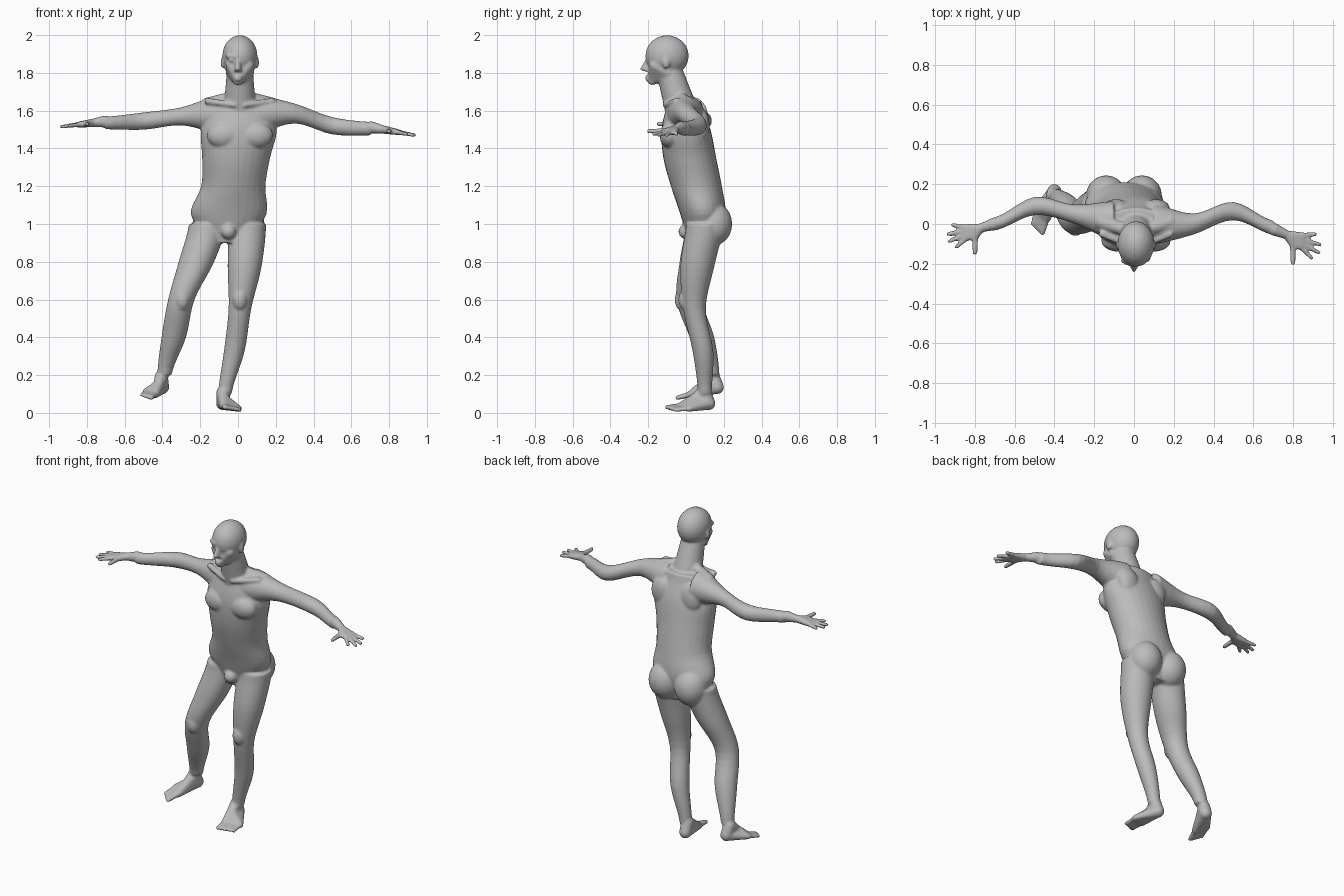
import bpy, bmesh, math
from mathutils import Vector

if "Cube" in bpy.data.objects:
    bpy.data.objects.remove(bpy.data.objects["Cube"], do_unlink=True)

skin = bpy.data.materials.new("grey_skin")
skin.use_nodes = True
grey = (0.5, 0.5, 0.5, 1)
skin.diffuse_color = grey
skin.node_tree.nodes["Principled BSDF"].inputs["Base Color"].default_value = grey

bm = bmesh.new()
SIDES = 28
SMOOTHNESS = 5
MIDDLE = 0.01
UP = Vector((0, 0, 1))

# unit ball directions shared by every rounded piece
ball_bm = bmesh.new()
bmesh.ops.create_icosphere(ball_bm, subdivisions=3, radius=1)
BALL = [v.co.copy() for v in ball_bm.verts]
ball_bm.free()


def catmull(before, start, end, after, t):
    """Smooth blend from the start section to the end section."""
    result = []
    for p, q, r, s in zip(before, start, end, after):
        leave, arrive = (r - p) / 2, (s - q) / 2
        bend = (q - r) * 2 + leave + arrive
        result.append(q + leave * t + (r - q - leave - bend) * t * t + bend * t ** 3)
    return result


def loft(start, step, rows, axis="z"):
    """Oval sections at even steps along an axis: centre, centre, radius, radius."""
    rows = [row if len(row) == 4 else (*row, row[-1]) for row in rows]
    padded = [rows[0], *rows, rows[-1]]
    rings = []
    for i in range((len(rows) - 1) * SMOOTHNESS + 1):
        span = min(i // SMOOTHNESS, len(rows) - 2)
        t = i / SMOOTHNESS - span
        ca, cb, ra, rb = catmull(*padded[span:span + 4], t)
        along = start + step * i / SMOOTHNESS
        ring = []
        for k in range(SIDES):
            angle = math.tau * k / SIDES
            a, b = ca + ra * math.cos(angle), cb + rb * math.sin(angle)
            ring.append(bm.verts.new((a, b, along) if axis == "z" else (along, a, b)))
        rings.append(ring)
    for low, high in zip(rings, rings[1:]):
        for k in range(SIDES):
            bm.faces.new((low[k - 1], low[k], high[k], high[k - 1]))
    bm.faces.new(rings[0])
    bm.faces.new(rings[-1])


def hull(*balls):
    """Convex skin stretched over balls given as (centre, radius or radii)."""
    verts = []
    for centre, size in balls:
        radii = Vector(size) if isinstance(size, tuple) else Vector((size, size, size))
        verts += [bm.verts.new(Vector(centre) + p * radii) for p in BALL]
    out = bmesh.ops.convex_hull(bm, input=verts, use_existing_faces=False)
    spare = {g for g in out["geom_interior"] + out["geom_unused"]
             if isinstance(g, bmesh.types.BMVert)}
    bmesh.ops.delete(bm, geom=list(spare), context="VERTS")


def digit(base, tip, radius):
    """One tapering finger or toe."""
    hull((base, radius), (tip, radius * 0.8))


def hand(wrist, reach, spread):
    """Reach runs to the middle fingertip, spread points to the thumb side."""
    wrist, reach, spread = map(Vector, (wrist, reach, spread))
    thumb = wrist + reach * 0.2 + spread * 0.6
    knuckles = [wrist + reach * 0.45 + spread * s / 2 for s in (-1, 1)]
    hull((wrist - reach * 0.4, 0.032), (wrist, 0.022))
    hull((wrist, 0.022), (thumb, 0.016), *[(k, 0.015) for k in knuckles])
    digit(thumb, wrist + reach * 0.3 + spread * 2, 0.015)
    for i in range(4):
        s = i * 2 / 3 - 1
        base = knuckles[0].lerp(knuckles[1], i / 3)
        digit(base, wrist + reach * (1 - s * s / 5) + spread * s, 0.013)


def foot(heel, forward, side):
    """Forward runs to the big toe, side crosses to the little toe."""
    heel, forward, side = map(Vector, (heel, forward, side))
    ankle = heel + forward * 0.1 + UP * 0.06
    instep = heel + forward * 0.35 + UP * 0.03
    inner = heel + forward * 0.65
    outer = inner + side
    hull((ankle, 0.036), (heel, 0.036), (instep, 0.028))
    hull((heel, 0.034), (instep, 0.028), (inner, 0.022), (outer, 0.016))
    for i in range(5):
        across = side * i / 4
        digit(inner + across, heel + forward + across, 0.016 - i * 0.001)


# torso, from crotch to shoulders
loft(0.9, 0.15, [
    (-0.05, 0.09, 0.1, 0.08),
    (-0.05, 0.09, 0.2, 0.12),
    (-0.025, 0.055, 0.17, 0.135),
    (-0.01, 0.02, 0.18, 0.14),
    (0.005, 0, 0.2, 0.13),
    (MIDDLE, -0.01, 0.15, 0.09)])
hull(((-0.05, 0, 0.96), 0.04))

# neck, skull and jaw
hull(((MIDDLE, -0.03, 1.62), 0.085), ((MIDDLE, -0.085, 1.8), 0.07))
hull(((MIDDLE, -0.1, 1.89), (0.093, 0.115, 0.11)))
hull(((0, -0.175, 1.762), 0.025),
     *[((MIDDLE + s * 0.045, y, z), 0.03)
       for s in (-1, 1) for y, z in ((-0.1, 1.8), (-0.165, 1.84))])

# nose, lips and chin
hull(((0, -0.207, 1.87), 0.007), ((0, -0.232, 1.822), 0.011),
     *[((x, -0.21, 1.816), 0.009) for x in (-0.013, 0.013)])
for z in (1.765, 1.78):
    hull(((0, -0.2, z), (0.022, 0.018, 0.008)))
hull(((0, -0.18, 1.75), (0.025, 0.02, 0.015)))

# paired parts about the spine
for s in (-1, 1):
    # shoulder slopes, collarbones, chest, shoulder blades and buttocks
    hull(((MIDDLE + s * 0.05, -0.03, 1.67), 0.03), ((MIDDLE + s * 0.17, 0.01, 1.63), 0.04))
    hull(((MIDDLE + s * 0.03, -0.11, 1.63), 0.014), ((MIDDLE + s * 0.17, -0.05, 1.65), 0.018))
    hull(((MIDDLE + s * 0.085, -0.085, 1.47), (0.09, 0.055, 0.07)))
    hull(((MIDDLE + s * 0.1, 0.08, 1.52), (0.07, 0.045, 0.09)))
    hull(((s * 0.09 - 0.05, 0.145, 1), (0.1, 0.1, 0.115)))
    # brows, eyes and ears
    hull(((s * 0.014, -0.206, 1.887), 0.01), ((s * 0.055, -0.184, 1.89), 0.013))
    hull(((s * 0.034, -0.195, 1.866), (0.014, 0.014, 0.008)))
    hull(((MIDDLE + s * 0.09, -0.105, 1.855), (0.012, 0.02, 0.033)))

# left arm and hand
loft(0.1, 0.2, [
    (0, 1.58, 0.1),
    (0, 1.585, 0.053),
    (0.065, 1.52, 0.046),
    (-0.02, 1.505, 0.036)], axis="x")
hand((0.77, -0.055, 1.5), (0.165, -0.07, -0.03), (-0.01, -0.06, 0))

# right arm and hand
loft(-0.1, -0.2, [
    (0.015, 1.58, 0.1),
    (0.05, 1.57, 0.048),
    (0.09, 1.545, 0.046),
    (0, 1.535, 0.034)], axis="x")
hand((-0.77, -0.02, 1.535), (-0.165, -0.05, -0.02), (0.01, -0.055, 0))

# left leg, kneecap and foot
loft(1, -0.225, [
    (0.05, 0.1, 0.1),
    (0.035, 0.06, 0.09),
    (0.01, 0.045, 0.06),
    (-0.02, 0.09, 0.055),
    (-0.07, 0.1, 0.036)])
hull(((0.01, 0, 0.6), (0.04, 0.04, 0.06)))
foot((-0.08, 0.12, 0.05), (0.01, -0.22, -0.02), (0.08, 0.04, -0.015))

# right leg, kneecap and foot
loft(1, -0.2, [
    (-0.16, 0.1, 0.1),
    (-0.22, 0.06, 0.094),
    (-0.3, 0.02, 0.07),
    (-0.34, 0.085, 0.065),
    (-0.39, 0.14, 0.038)])
hull(((-0.295, -0.02, 0.6), (0.04, 0.04, 0.06)))
foot((-0.4, 0.165, 0.135), (-0.06, -0.21, -0.055), (-0.05, 0.045, 0.015))

# one continuous skin over all the parts
bmesh.ops.recalc_face_normals(bm, faces=bm.faces)
mesh = bpy.data.meshes.new("body")
bm.to_mesh(mesh)
bm.free()
mesh.materials.append(skin)
body = bpy.data.objects.new("body", mesh)
bpy.context.collection.objects.link(body)
bpy.context.view_layer.objects.active = body
body.select_set(True)

remesh = body.modifiers.new("skin", "REMESH")
remesh.mode = "VOXEL"
remesh.voxel_size = 0.0075
soften = body.modifiers.new("soften", "SMOOTH")
soften.iterations = 4
for name in ("skin", "soften"):
    bpy.ops.object.modifier_apply(modifier=name)
bpy.ops.object.shade_smooth()
